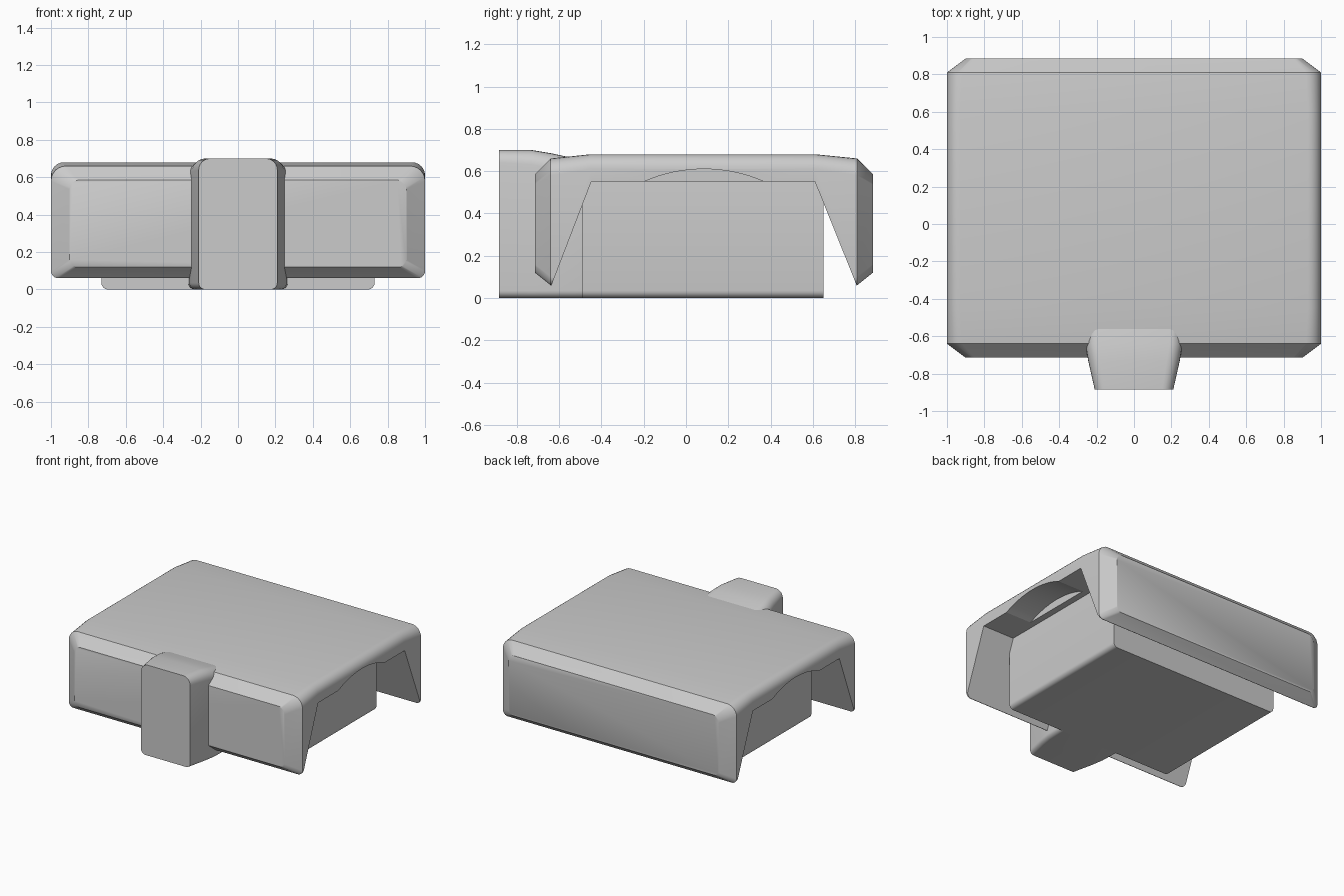
import bpy, bmesh, math

if "Cube" in bpy.data.objects:
    bpy.data.objects.remove(bpy.data.objects["Cube"])


def make(name, bm):
    bmesh.ops.recalc_face_normals(bm, faces=bm.faces)
    me = bpy.data.meshes.new(name)
    bm.to_mesh(me)
    bm.free()
    ob = bpy.data.objects.new(name, me)
    bpy.context.collection.objects.link(ob)
    return ob


def ring(y, hx, z0, z1, rt, rb, n=6):
    # rounded rectangle in the XZ plane
    pts = []
    for sx, top, start in ((1, 1, 0), (-1, 1, 90), (-1, 0, 180), (1, 0, 270)):
        r = rt if top else rb
        cx, cz = sx * (hx - r), (z1 - r if top else z0 + r)
        for i in range(n + 1):
            a = math.radians(start + 90 * i / n)
            pts.append((cx + r * math.cos(a), y, cz + r * math.sin(a)))
    return pts


def loft(name, sections):
    # skin rounded rectangles along y
    bm = bmesh.new()
    rings = [[bm.verts.new(p) for p in ring(*s)] for s in sections]
    n = len(rings[0])
    for a, b in zip(rings, rings[1:]):
        for i in range(n):
            j = (i + 1) % n
            bm.faces.new((a[i], a[j], b[j], b[i]))
    bm.faces.new(rings[0])
    bm.faces.new(rings[-1])
    return make(name, bm)


def prism(name, profile, x0, x1):
    # YZ profile extruded along x
    bm = bmesh.new()
    a = [bm.verts.new((x0, y, z)) for y, z in profile]
    b = [bm.verts.new((x1, y, z)) for y, z in profile]
    bm.faces.new(a)
    bm.faces.new(b)
    for i in range(len(a)):
        j = (i + 1) % len(a)
        bm.faces.new((a[i], a[j], b[j], b[i]))
    return make(name, bm)


def activate(ob):
    bpy.ops.object.select_all(action='DESELECT')
    ob.select_set(True)
    bpy.context.view_layer.objects.active = ob


def cut(ob, cutter):
    activate(ob)
    m = ob.modifiers.new("cut", 'BOOLEAN')
    m.operation, m.solver, m.object = 'DIFFERENCE', 'EXACT', cutter
    bpy.ops.object.modifier_apply(modifier=m.name)
    bpy.data.objects.remove(cutter)


# cover: rounded slab with chamfered front and back panels
cover = loft("cover", [
    (-0.715, 0.90, 0.12, 0.585, 0.05, 0.04),
    (-0.64, 1.0, 0.06, 0.66, 0.08, 0.04),
    (-0.45, 1.0, 0.06, 0.68, 0.07, 0.04),
    (0.61, 1.0, 0.06, 0.68, 0.07, 0.04),
    (0.81, 1.0, 0.06, 0.66, 0.08, 0.04),
    (0.885, 0.90, 0.12, 0.585, 0.05, 0.04)])

# trapezoid tunnel under the cover
cut(cover, prism("tunnel_cutter", [(-0.698, -0.1), (-0.448, 0.55), (0.61, 0.55), (0.872, -0.1)], -1.2, 1.2))

# arched finger notches at both sides
R = 0.707
half = math.asin(0.285 / R)
arch = [(-0.2, 0.5)]
for i in range(17):
    a = -half + 2 * half * i / 16
    arch.append((0.085 + R * math.sin(a), 0.61 - R + R * math.cos(a)))
arch.append((0.37, 0.5))
for s in (-1, 1):
    cut(cover, prism("notch_cutter", arch, 0.78 * s, 1.2 * s))

# inner block
block = loft("inner_block", [(y, 0.73, 0.0, 0.58, 0.02, 0.035) for y in (-0.49, 0.65)])

# front tongue
tongue = loft("front_tongue", [
    (-0.885, 0.21, 0.0, 0.70, 0.06, 0.035),
    (-0.73, 0.245, 0.0, 0.70, 0.07, 0.035),
    (-0.64, 0.26, 0.0, 0.685, 0.07, 0.035),
    (-0.50, 0.265, 0.0, 0.655, 0.07, 0.035),
    (-0.45, 0.265, 0.0, 0.64, 0.07, 0.035)])

for ob in (cover, block, tongue):
    activate(ob)
    bpy.ops.object.shade_smooth_by_angle(angle=math.radians(35))
